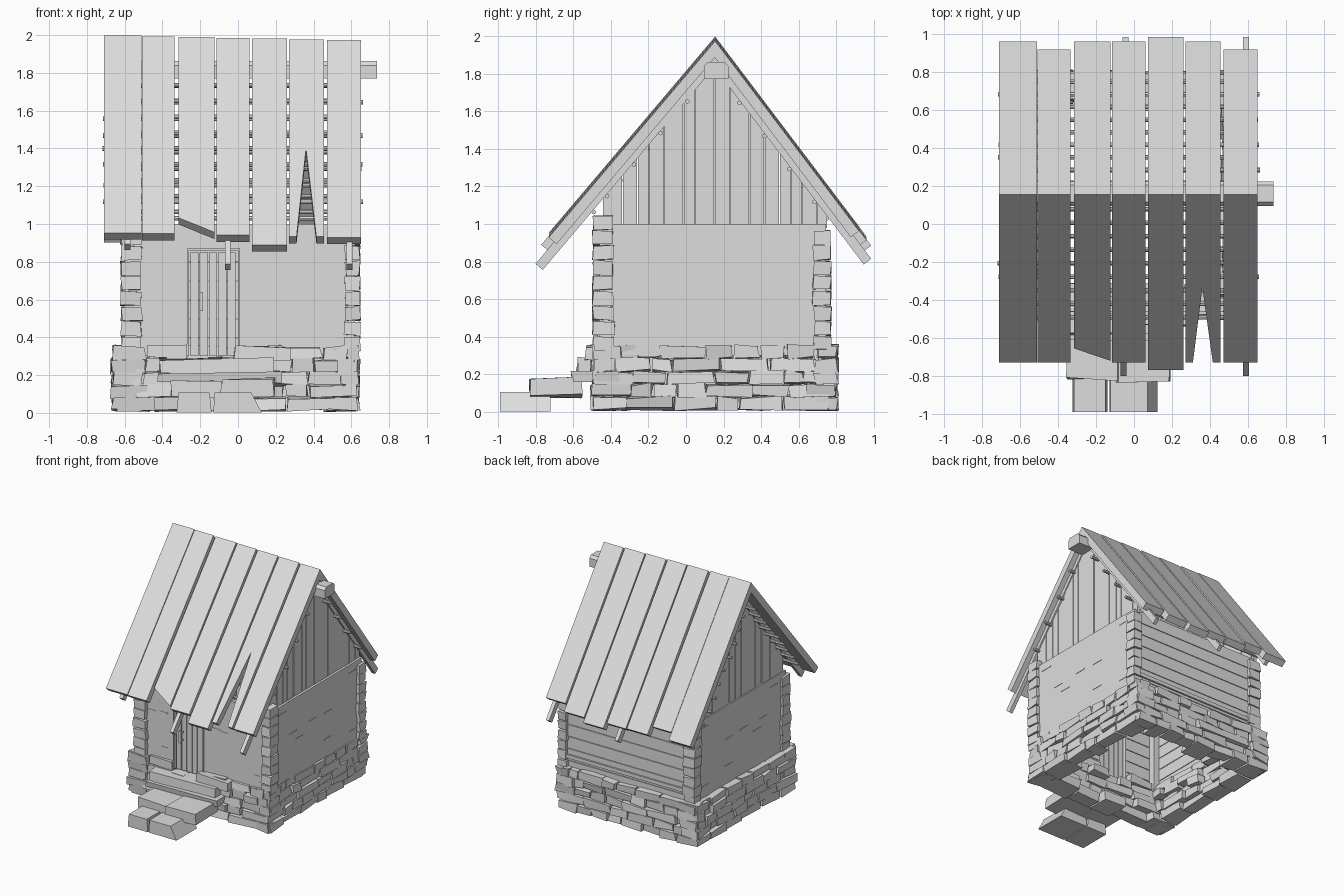
import bpy, bmesh, math, random
from mathutils import Vector

random.seed(4)
cube = bpy.data.objects.get("Cube")
if cube:
    bpy.data.objects.remove(cube)

mat = bpy.data.materials.new("plain_grey")
mat.use_nodes = True
GREY = (0.73, 0.73, 0.73, 1)
mat.diffuse_color = GREY
mat.node_tree.nodes["Principled BSDF"].inputs["Base Color"].default_value = GREY

X, Y, Z = Vector((1, 0, 0)), Vector((0, 1, 0)), Vector((0, 0, 1))
WEST, EAST, SOUTH, NORTH = -0.6, 0.62, -0.46, 0.745   # wall planes
RIDGE = Vector((0, 0.155, 1.985))
SLOPE = {-1: math.atan(1.18), 1: math.atan(1.32)}     # front and back pitch


def finish(name, bm):
    bmesh.ops.recalc_face_normals(bm, faces=bm.faces)
    mesh = bpy.data.meshes.new(name)
    bm.to_mesh(mesh)
    bm.free()
    mesh.materials.append(mat)
    obj = bpy.data.objects.new(name, mesh)
    bpy.context.collection.objects.link(obj)
    return obj


def prism(bm, pts, origin, u, v, w, depth):
    """Extrude a flat outline given in the u, v plane along w."""
    a = [bm.verts.new(origin + u * p + v * q) for p, q in pts]
    b = [bm.verts.new(vert.co + w * depth) for vert in a]
    bm.faces.new(a)
    bm.faces.new(b[::-1])
    for i in range(len(a)):
        j = (i + 1) % len(a)
        bm.faces.new((a[i], a[j], b[j], b[i]))


def block(bm, x0, x1, y0, y1, z0, z1, rough=0.0):
    """Box whose corners can be knocked about for a hewn look."""
    verts = bmesh.ops.create_cube(bm, size=1)["verts"]
    for v in verts:
        v.co = Vector(((x0, x1)[v.co.x > 0], (y0, y1)[v.co.y > 0], (z0, z1)[v.co.z > 0]))
        v.co += Vector([random.uniform(-rough, rough) for _ in range(3)])


def mitre(bm, side):
    """Trim everything past the upright plane through the ridge."""
    geom = bm.verts[:] + bm.edges[:] + bm.faces[:]
    bmesh.ops.bisect_plane(bm, geom=geom, plane_co=RIDGE, plane_no=Y * side, clear_inner=True)
    bmesh.ops.holes_fill(bm, edges=[e for e in bm.edges if e.is_boundary])


def roof_frame(side):
    c, s = math.cos(SLOPE[side]), math.sin(SLOPE[side])
    return Vector((0, side * c, -s)), Vector((0, -side * s, -c)), c, s


def roof_height(y, offset):
    """Height of the roof line at y, moved inward by offset."""
    side = 1 if y > RIDGE.y else -1
    return RIDGE.z - abs(y - RIDGE.y) * math.tan(SLOPE[side]) - offset / math.cos(SLOPE[side])


# Roof planks: left edge, right edge, front eave y, back eave y
planks = [(-0.71, -0.512, -0.73, 0.96), (-0.508, -0.335, -0.73, 0.92),
          (-0.315, -0.125, -0.72, 0.96), (-0.115, 0.06, -0.73, 0.96),
          (0.075, 0.26, -0.77, 0.985), (0.27, 0.455, -0.73, 0.96),
          (0.47, 0.65, -0.73, 0.92)]
for side, label in ((-1, "front"), (1, "back")):
    down, inward, c, s = roof_frame(side)
    bm = bmesh.new()
    for i, (x0, x1, yf, yb) in enumerate(planks):
        length = abs((yf if side < 0 else yb) - RIDGE.y) / c
        pts = [(x0, 0), (x0, length), (x1, length), (x1, 0)]
        if side < 0 and i == 2:      # broken end
            pts[1] = (x0, length - 0.1)
        if side < 0 and i == 5:      # split plank
            pts[2:2] = [(x0 + 0.04, length), (0.36, length - 0.61), (x1 - 0.04, length)]
        lift = Vector((0, 0, 0.012 - 0.004 * i))
        prism(bm, pts, RIDGE + lift, X, down, inward, 0.055)
    mitre(bm, side)
    finish(label + "_roof_planks", bm)

    # Rafters beneath the planks
    bm = bmesh.new()
    offset = 0.045
    reach = (abs((-0.80 if side < 0 else 0.985) - RIDGE.y) + offset * s) / c
    for x, short in ((-0.6, 0.14), (-0.07 if side < 0 else -0.06, 0), (0.575, 0)):
        pts = [(x, 0), (x, reach - short), (x + 0.03, reach - short), (x + 0.03, 0)]
        prism(bm, pts, RIDGE + inward * offset, X, down, inward, 0.05)
    mitre(bm, side)
    finish(label + "_rafters", bm)

    # Thin round battens, every other one reaching past the gable
    bm = bmesh.new()
    for k in range(9):
        centre = RIDGE + down * (0.24 + 0.11 * k) + inward * 0.103
        ring = [(0.012 * math.cos(a), 0.012 * math.sin(a))
                for a in (math.tau * n / 8 for n in range(8))]
        start = -0.69 - random.uniform(0, 0.03)
        end = 0.635 + random.uniform(0, 0.03) if k % 2 else 0.57
        prism(bm, ring, centre + X * start, Y, Z, X, end - start)
    finish(label + "_battens", bm)

# Ridge beam with chamfered upper edges
bm = bmesh.new()
outline = [(0.095, 1.77), (0.225, 1.77), (0.225, 1.84), (0.205, 1.862), (0.115, 1.862), (0.095, 1.84)]
prism(bm, outline, X * -0.6, Y, Z, X, 1.335)
finish("ridge_beam", bm)

# Gable boards following the roof line
for x, label in ((0.57, "right"), (-0.59, "left")):
    bm = bmesh.new()
    y = -0.44
    while y < 0.74:
        end = min(y + random.choice((0.055, 0.075, 0.1)), 0.75)
        edge = [y, end] if not y < RIDGE.y < end else [y, RIDGE.y, end]
        pts = [(y, 0.98)] + [(p, max(roof_height(p, 0.08), 0.985)) for p in edge] + [(end, 0.98)]
        prism(bm, pts, X * (x + random.uniform(-0.003, 0.003)), Y, Z, X, 0.025)
        y = end + 0.005
    finish(label + "_gable_boards", bm)

# Board walls, visible inside and at the back
bm = bmesh.new()
row = 0.1
for i in range(7):
    z0, z1 = 0.3 + row * i, 0.3 + row * (i + 1) - 0.005
    block(bm, WEST + 0.015, WEST + 0.05, SOUTH, NORTH, z0, z1)
    block(bm, EAST - 0.05, EAST - 0.015, SOUTH, NORTH, z0, z1)
    block(bm, WEST, EAST, NORTH - 0.05, NORTH, z0, z1)
    spans = [(WEST, EAST)] if z0 > 0.85 else [(WEST, -0.27), (0.01, EAST)]
    for a, b in spans:
        block(bm, a, b, SOUTH + 0.015, SOUTH + 0.05, z0, z1)
finish("wall_boards", bm)

# Plaster skin on front and sides
bm = bmesh.new()
for a, b, low in ((WEST, -0.27, 0.3), (-0.27, 0.01, 0.87), (0.01, EAST, 0.3)):
    block(bm, a, b, SOUTH, SOUTH + 0.02, low, 1.0)
block(bm, EAST - 0.02, EAST, SOUTH, NORTH, 0.3, 1.0)
block(bm, WEST, WEST + 0.02, SOUTH, NORTH, 0.3, 1.0)
finish("plaster_walls", bm)

# Small splits in the plaster
bm = bmesh.new()
for x, z in ((-0.47, 0.73), (-0.36, 0.74), (-0.35, 0.45), (0.12, 0.73), (0.2, 0.72), (0.5, 0.44), (0.52, 0.92)):
    block(bm, x - 0.035, x + 0.035, SOUTH - 0.003, SOUTH, z, z + 0.006)
for y, z in ((-0.3, 0.93), (-0.16, 0.72), (-0.08, 0.65), (0.1, 0.73), (0.3, 0.5), (0.3, 0.72), (0.62, 0.44), (0.62, 0.93)):
    for x in (EAST, WEST - 0.003):
        block(bm, x, x + 0.003, y - 0.05, y + 0.05, z, z + 0.006)
finish("wall_splits", bm)

# Back sill and inner corner posts
bm = bmesh.new()
block(bm, WEST, EAST, NORTH - 0.02, NORTH + 0.015, 0.42, 0.45)
for x in (WEST + 0.05, EAST - 0.1):
    for y in (SOUTH + 0.05, NORTH - 0.1):
        block(bm, x, x + 0.05, y, y + 0.05, 0.2, 1.0)
finish("sill_and_posts", bm)

# Slim corner stones of slightly varied length
bm = bmesh.new()
for sx, x, lx in ((-1, WEST - 0.018, 0.1), (1, EAST + 0.025, 0.07)):
    for sy, y, ly in ((-1, SOUTH - 0.035, 0.1), (1, NORTH + 0.025, 0.085)):
        count = 9 if (sx, sy) == (1, -1) else 8
        for i in range(count):
            z = 0.33 + i * 0.08
            extra = random.uniform(0, 0.012)
            xs, ys = sorted((x, x - sx * (lx + extra))), sorted((y, y - sy * (ly + extra)))
            block(bm, *xs, *ys, z, z + 0.073, 0.006)
finish("corner_stones", bm)

# Rough stone footing, laid in courses round an open middle
bm = bmesh.new()
L, R, F, B = -0.67, 0.64, -0.505, 0.805
for course in range(5):
    z0, z1 = 0.015 + course * 0.068, 0.08 + course * 0.068
    for along_x in (True, False):
        for far in (False, True):
            lo, hi = (L, R) if along_x else (F, B)
            p = lo + random.uniform(0, 0.02)
            while p < hi - 0.05:
                q = min(p + random.uniform(0.1, 0.26), hi)
                if course == 4 and along_x and not far:   # leave the doorway clear
                    if p < -0.27 < q:
                        q = -0.27
                    elif -0.28 < p < 0.0:
                        p = 0.02
                        continue
                depth = random.uniform(0.09, 0.19)
                shift = random.uniform(0, 0.025)
                if along_x:
                    edge = (B - shift - depth, B - shift) if far else (F + shift, F + shift + depth)
                    block(bm, p, q, *edge, z0, z1, 0.01)
                else:
                    edge = (R - shift - depth, R - shift) if far else (L + shift, L + shift + depth)
                    block(bm, *edge, p, q, z0, z1, 0.01)
                p = q + 0.008
finish("stone_footing", bm)

# Entrance steps: two tapered stones below, flat slabs above
bm = bmesh.new()
for left, right, lean_l, lean_r in ((-0.325, -0.14, 0.01, 0.01), (-0.13, 0.125, 0.005, 0.055)):
    outline = [(left, 0.003), (right, 0.003), (right - lean_r, 0.108), (left + lean_l, 0.108)]
    prism(bm, outline, Y * -0.99, X, Z, Y, 0.27)
for dims in ((-0.36, -0.08, -0.82, -0.56, 0.085, 0.18), (-0.09, 0.19, -0.825, -0.56, 0.085, 0.18),
             (-0.42, 0.22, -0.61, -0.46, 0.17, 0.215), (-0.41, 0.2, -0.58, -0.44, 0.205, 0.285),
             (-0.02, 0.28, -0.53, -0.44, 0.28, 0.35)):
    block(bm, *dims, 0.012)
finish("entrance_steps", bm)

# Door boards with a slim frame
bm = bmesh.new()
for i in range(5):
    x = -0.252 + i * 0.049
    block(bm, x, x + 0.044, SOUTH + 0.008, SOUTH + 0.03, 0.3, 0.85)
finish("door_boards", bm)
bm = bmesh.new()
for x in (-0.27, 0.0):
    block(bm, x, x + 0.01, SOUTH - 0.01, SOUTH + 0.05, 0.3, 0.87)
block(bm, -0.27, 0.01, SOUTH - 0.01, SOUTH + 0.05, 0.858, 0.87)
finish("door_frame", bm)
bm = bmesh.new()
block(bm, -0.205, -0.185, SOUTH - 0.03, SOUTH - 0.015, 0.54, 0.64)
for z in (0.55, 0.615):
    block(bm, -0.202, -0.188, SOUTH - 0.02, SOUTH + 0.01, z, z + 0.014)
finish("door_handle", bm)
